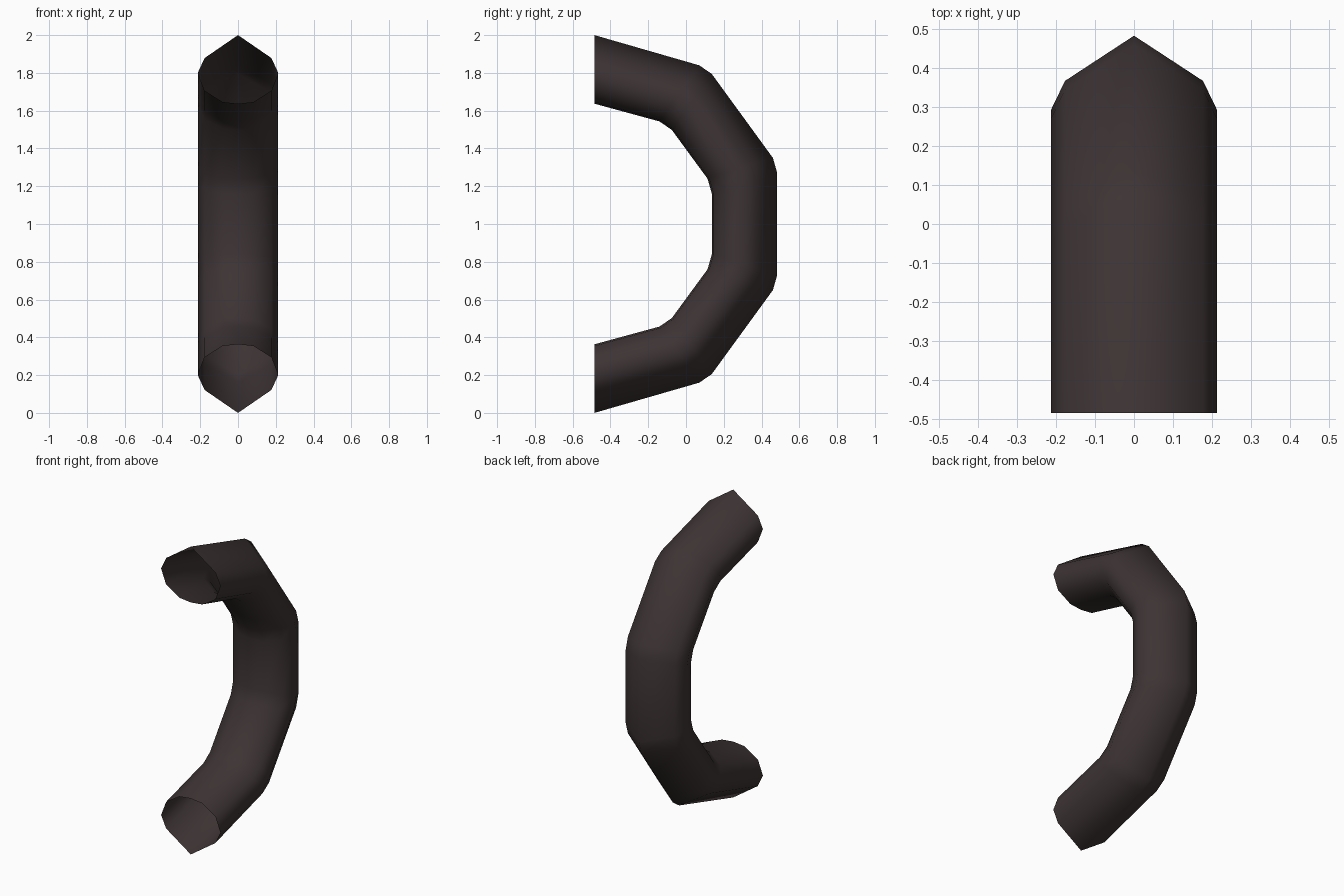
import bpy, bmesh

if "Cube" in bpy.data.objects:
    bpy.data.objects.remove(bpy.data.objects["Cube"])

# Flat dark colour
mat = bpy.data.materials.new("dark brown")
mat.diffuse_color = (0.047, 0.034, 0.034, 1)
mat.use_nodes = True
mat.node_tree.nodes["Principled BSDF"].inputs["Base Color"].default_value = mat.diffuse_color

# Half cross-section: (half width, fraction from outer ridge to inner side)
half = [(0, 0), (0.177, 0.335), (0.213, 0.55), (0.177, 0.81), (0.082, 0.975), (0, 1)]
section = half + [(-x, t) for x, t in half[-2:0:-1]]

# Upper half of the bend: outer (y, z) and inner (y, z) of each ring
upper = [((-0.485, 2.0), (-0.485, 1.637)),
         ((0.07, 1.84), (-0.14, 1.543)),
         ((0.136, 1.795), (-0.075, 1.498)),
         ((0.46, 1.35), (0.114, 1.24)),
         ((0.483, 1.27), (0.137, 1.16))]
lower = [((o[0], 2 - o[1]), (i[0], 2 - i[1])) for o, i in reversed(upper)]

# Curved tube with open ends
bm = bmesh.new()
rings = []
for o, i in upper + lower:
    rings.append([bm.verts.new((x, o[0] + (i[0] - o[0]) * t, o[1] + (i[1] - o[1]) * t))
                  for x, t in section])
n = len(section)
for a, b in zip(rings, rings[1:]):
    for k in range(n):
        m = (k + 1) % n
        bm.faces.new((a[k], a[m], b[m], b[k])).smooth = True

# Make the normals face outward, judged on the outer ridge at the back
bm.normal_update()
back = max(bm.faces, key=lambda f: f.calc_center_median().y)
if back.normal.y < 0:
    bmesh.ops.reverse_faces(bm, faces=bm.faces[:])

mesh = bpy.data.meshes.new("curved_tube")
bm.to_mesh(mesh)
bm.free()
mesh.materials.append(mat)
tube = bpy.data.objects.new("curved_tube", mesh)
bpy.context.collection.objects.link(tube)
